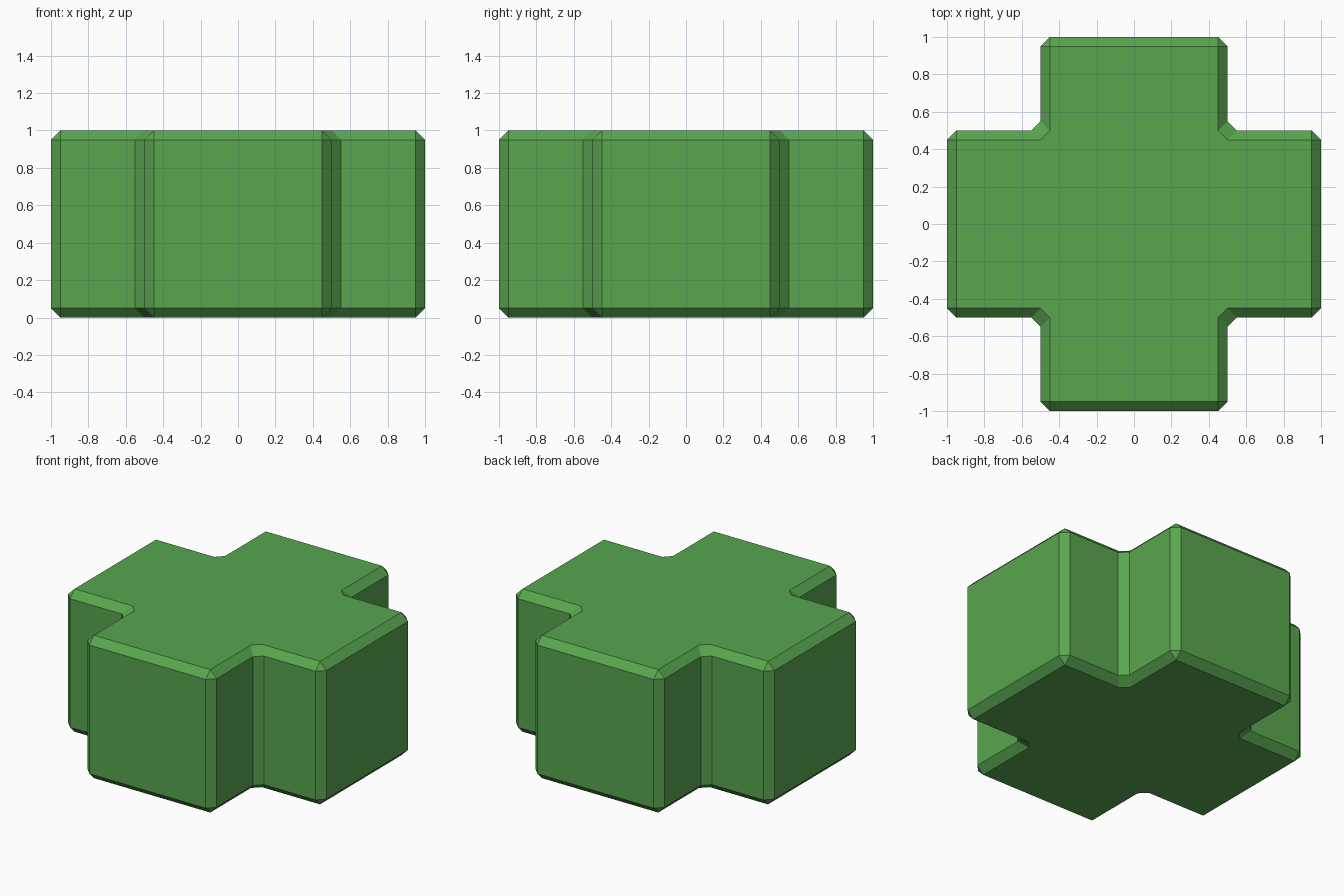
import bpy, bmesh

if "Cube" in bpy.data.objects:
    bpy.data.objects.remove(bpy.data.objects["Cube"])

# One quarter of the plus outline; the other three are 90 degree turns
body = [(1, -.45), (1, .45), (.95, .5), (.55, .5), (.5, .55), (.5, .95)]
inset = [(.95, -.45), (.95, .45), (.95, .45), (.5, .45), (.45, .5), (.45, .95)]


def full_outline(quarter):
    points, q = [], quarter
    for _ in range(4):
        points += q
        q = [(-y, x) for x, y in q]
    return points


# Stack of outlines: bottom chamfer, walls, top chamfer
bm = bmesh.new()
rings = [[bm.verts.new((x, y, z)) for x, y in full_outline(profile)]
         for profile, z in ((inset, 0), (body, .05), (body, .95), (inset, 1))]
for low, high in zip(rings, rings[1:]):
    for i in range(len(low)):
        j = (i + 1) % len(low)
        bm.faces.new((low[i], low[j], high[j], high[i]))

# Flat caps
bm.faces.new(rings[0][::-1])
bm.faces.new(rings[-1])

# Doubled cap points merge into the triangular corner facets
bmesh.ops.remove_doubles(bm, verts=bm.verts, dist=1e-4)
bmesh.ops.recalc_face_normals(bm, faces=bm.faces)

mesh = bpy.data.meshes.new("plus_block")
bm.to_mesh(mesh)
bm.free()
block = bpy.data.objects.new("plus_block", mesh)
bpy.context.collection.objects.link(block)

green = bpy.data.materials.new("green")
green.diffuse_color = (.1, .38, .08, 1)
green.use_nodes = True
green.node_tree.nodes["Principled BSDF"].inputs["Base Color"].default_value = green.diffuse_color
mesh.materials.append(green)
